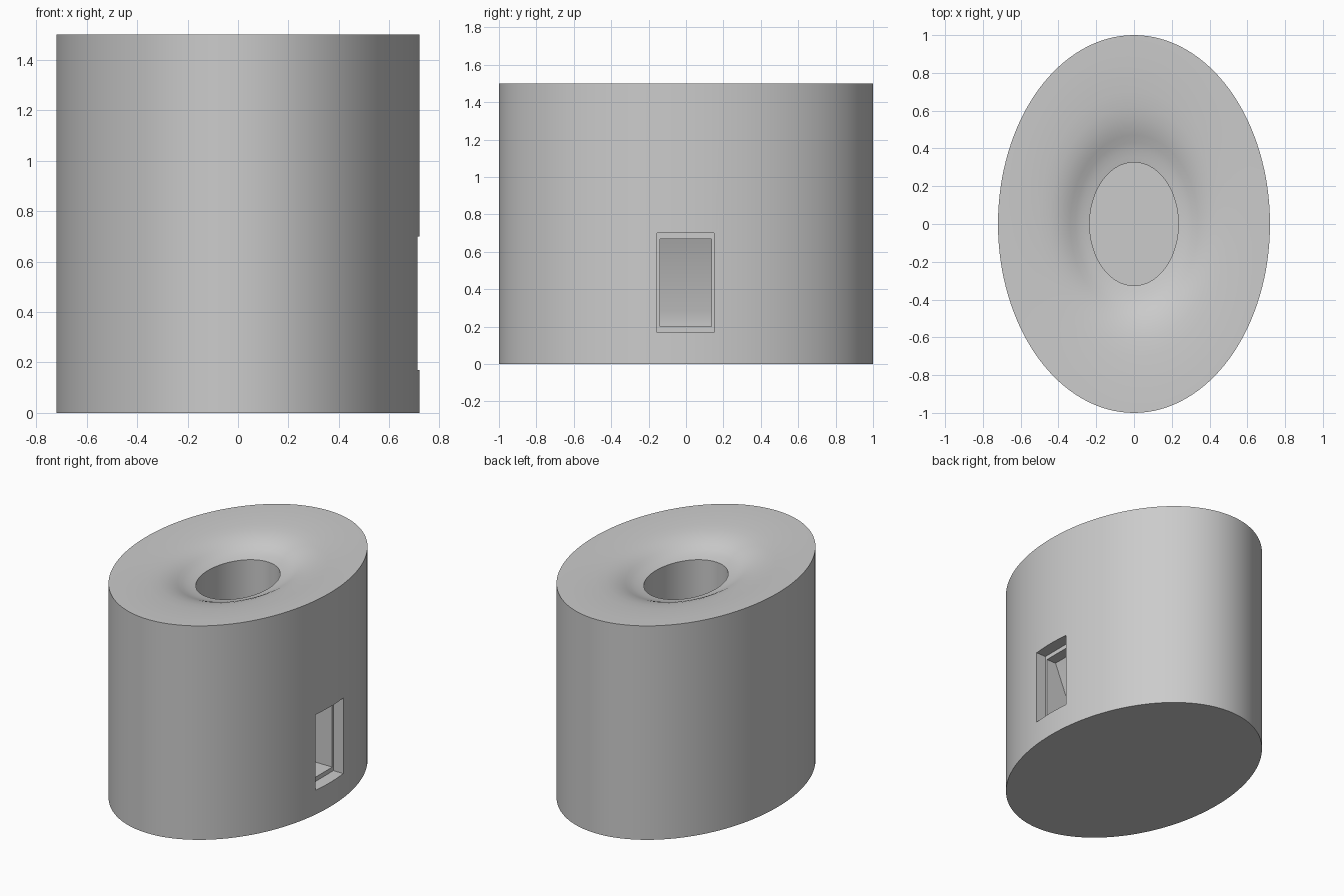
import bpy, bmesh
from math import cos, sin, pi

if "Cube" in bpy.data.objects:
    bpy.data.objects.remove(bpy.data.objects["Cube"])

RX, RY, SEG = 0.72, 1.0, 128


def make_object(name, bm):
    bmesh.ops.recalc_face_normals(bm, faces=bm.faces)
    mesh = bpy.data.meshes.new(name)
    bm.to_mesh(mesh)
    bm.free()
    obj = bpy.data.objects.new(name, mesh)
    bpy.context.collection.objects.link(obj)
    return obj


def oval_lathe(name, profile):
    """Closed oval solid from (relative radius, z) rings, capped at both ends."""
    bm = bmesh.new()
    rings = []
    for r, z in profile:
        rings.append([bm.verts.new((RX * r * cos(2 * pi * i / SEG),
                                    RY * r * sin(2 * pi * i / SEG), z))
                      for i in range(SEG)])
    for a, b in zip(rings, rings[1:]):
        for i in range(SEG):
            j = (i + 1) % SEG
            bm.faces.new((a[i], a[j], b[j], b[i]))
    bm.faces.new(rings[0])
    bm.faces.new(rings[-1])
    return make_object(name, bm)


def prism(name, profile, y0, y1):
    """Extrude an x-z outline between two y positions."""
    bm = bmesh.new()
    face = bm.faces.new([bm.verts.new((x, y0, z)) for x, z in profile])
    ext = bmesh.ops.extrude_face_region(bm, geom=[face])
    verts = [v for v in ext["geom"] if isinstance(v, bmesh.types.BMVert)]
    bmesh.ops.translate(bm, verts=verts, vec=(0, y1 - y0, 0))
    obj = make_object(name, bm)
    obj.hide_render = True
    return obj


# Oval body with a dished top and a central well
body = oval_lathe("oval_body", [
    (1.0, 0.0), (1.0, 1.5), (0.9, 1.499), (0.8, 1.495), (0.7, 1.489),
    (0.62, 1.481), (0.56, 1.470), (0.51, 1.456), (0.47, 1.441),
    (0.43, 1.424), (0.39, 1.411), (0.355, 1.403), (0.326, 1.397),
    (0.326, 0.8)])

# Window in the right side: outer frame recess, then a chute with a slanted back
cutters = [
    prism("window_cutter",
          [(0.635, 0.17), (0.9, 0.17), (0.9, 0.70), (0.635, 0.70)],
          -0.155, 0.15),
    prism("chute_cutter",
          [(0.40, 0.20), (0.66, 0.20), (0.66, 0.67), (0.56, 0.67), (0.40, 0.28)],
          -0.14, 0.137),
]
bpy.context.view_layer.objects.active = body
for cutter in cutters:
    mod = body.modifiers.new(cutter.name, 'BOOLEAN')
    mod.operation = 'DIFFERENCE'
    mod.solver = 'EXACT'
    mod.object = cutter
    bpy.ops.object.modifier_apply(modifier=mod.name)
for cutter in cutters:
    bpy.data.objects.remove(cutter, do_unlink=True)

# Smooth walls, crisp edges
bpy.ops.object.select_all(action='DESELECT')
body.select_set(True)
bpy.ops.object.shade_smooth_by_angle(angle=0.6)
